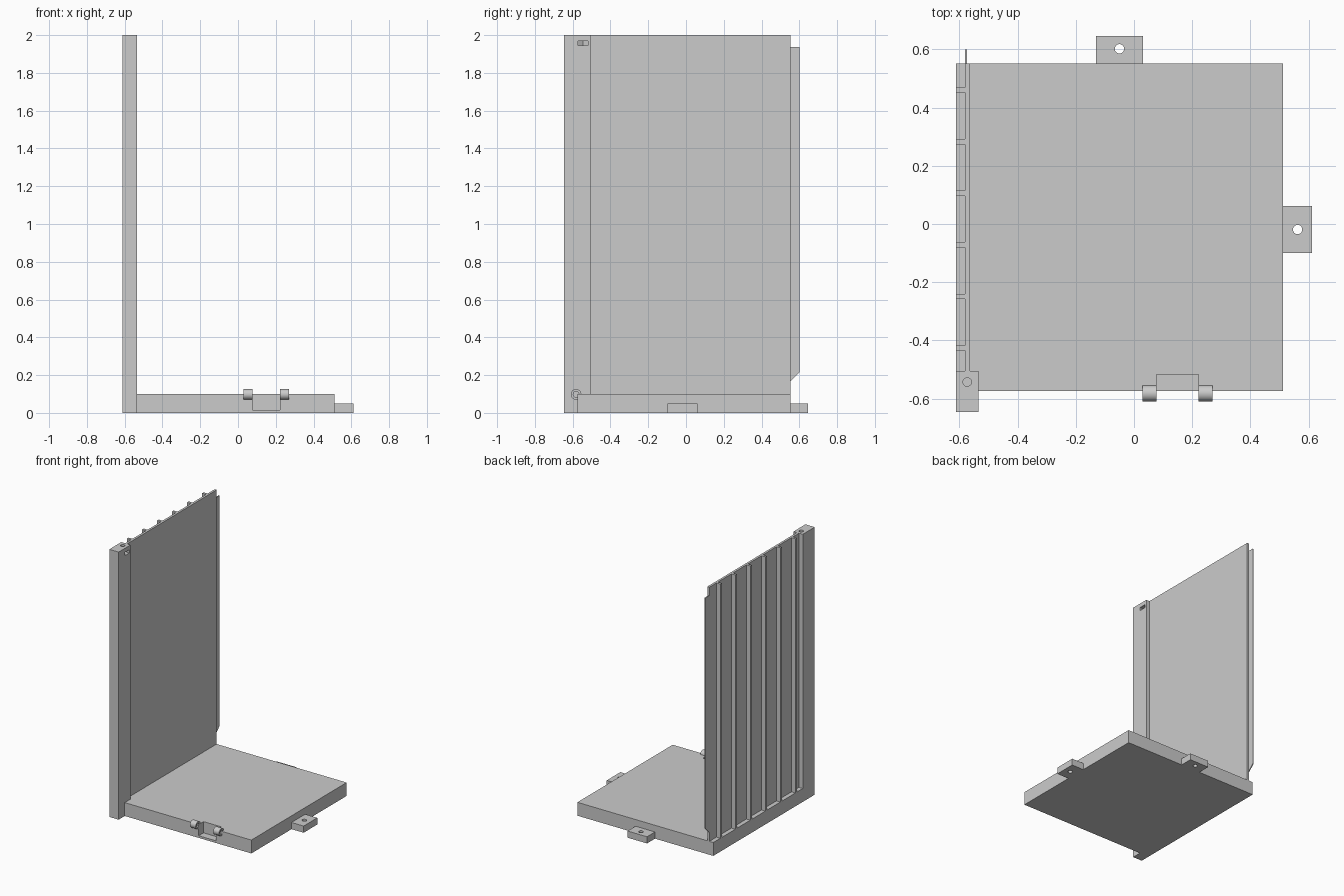
import bpy, bmesh, math
from mathutils import Matrix

if "Cube" in bpy.data.objects:
    bpy.data.objects.remove(bpy.data.objects["Cube"])

grey = bpy.data.materials.new("light grey plastic")
grey.diffuse_color = (0.6, 0.6, 0.6, 1)
grey.use_nodes = True
grey.node_tree.nodes["Principled BSDF"].inputs["Base Color"].default_value = grey.diffuse_color


def finish(name, bm):
    bmesh.ops.recalc_face_normals(bm, faces=bm.faces)
    me = bpy.data.meshes.new(name)
    bm.to_mesh(me)
    bm.free()
    me.materials.append(grey)
    ob = bpy.data.objects.new(name, me)
    bpy.context.collection.objects.link(ob)
    return ob


def box(name, x0, x1, y0, y1, z0, z1):
    bm = bmesh.new()
    bmesh.ops.create_cube(bm, size=1)
    for v in bm.verts:
        v.co = ((x0, x1)[v.co.x > 0], (y0, y1)[v.co.y > 0], (z0, z1)[v.co.z > 0])
    return finish(name, bm)


def cylinder(name, center, r, length, axis="Z"):
    bm = bmesh.new()
    rot = Matrix.Rotation(math.pi / 2, 4, "Y") if axis == "X" else Matrix()
    bmesh.ops.create_cone(bm, cap_ends=True, segments=40, radius1=r, radius2=r,
                          depth=length, matrix=Matrix.Translation(center) @ rot)
    return finish(name, bm)


def prism(name, points, offset):
    """Extrude a closed outline of 3D points along offset."""
    bm = bmesh.new()
    face = bm.faces.new([bm.verts.new(p) for p in points])
    new = bmesh.ops.extrude_face_region(bm, geom=[face])["geom"]
    bmesh.ops.translate(bm, vec=offset,
                        verts=[g for g in new if isinstance(g, bmesh.types.BMVert)])
    return finish(name, bm)


def cut(ob, *cutters):
    """Subtract the cutters, bake the result and remove them."""
    for c in cutters:
        m = ob.modifiers.new("cut", "BOOLEAN")
        m.operation, m.object, m.solver = "DIFFERENCE", c, "EXACT"
    dg = bpy.context.evaluated_depsgraph_get()
    me = bpy.data.meshes.new_from_object(ob.evaluated_get(dg))
    ob.modifiers.clear()
    ob.data = me
    for c in cutters:
        bpy.data.objects.remove(c)


def smooth(ob):
    bpy.ops.object.select_all(action="DESELECT")
    ob.select_set(True)
    bpy.context.view_layer.objects.active = ob
    bpy.ops.object.shade_smooth_by_angle(angle=math.radians(30))


L, R, F, B = -0.612, 0.512, -0.574, 0.552   # base plate limits
TOP = 0.1

# Base plate with the latch notch in its front edge
base = box("base_plate", L, R, F, B, 0, TOP)
cut(base, box("notch_cutter", 0.077, 0.222, F - 0.1, -0.517, 0.016, 0.2))

# Hinge barrels on both sides of the notch
for name, x0, x1 in (("left_barrel", 0.03, 0.077), ("right_barrel", 0.222, 0.27)):
    mid = ((x0 + x1) / 2, -0.582, 0.098)
    barrel = cylinder(name, mid, 0.028, x1 - x0, "X")
    cut(barrel, cylinder("bore_cutter", mid, 0.015, 0.2, "X"))
    smooth(barrel)

# Screw tabs
back_tab = box("back_tab", -0.13, 0.031, B, 0.646, 0, 0.05)
cut(back_tab, cylinder("hole_cutter", (-0.05, 0.602, 0.025), 0.016, 0.2))
right_tab = box("right_tab", R, 0.612, -0.099, 0.062, 0, 0.05)
cut(right_tab, cylinder("hole_cutter", (0.562, -0.019, 0.025), 0.016, 0.2))
smooth(back_tab)
smooth(right_tab)

# Corner post with a blind screw hole and a nut pocket
post = box("corner_post", L, -0.535, -0.646, -0.505, 0, 2)
nut = [(-0.5, -0.573, 1.945), (-0.5, -0.519, 1.945), (-0.557, -0.519, 1.945),
       (-0.588, -0.519, 1.945), (-0.604, -0.546, 1.945), (-0.588, -0.573, 1.945)]
cut(post, cylinder("screw_cutter", (-0.573, -0.543, 1.95), 0.0145, 0.2),
    prism("nut_cutter", nut, (0, 0, 0.024)))
smooth(post)

# Wall panel, stiffening ribs and the tongue on its back edge
box("wall_panel", -0.58, -0.563, -0.505, B, TOP, 2)
for i in range(6):
    y = 0.46 - i * 0.1772
    box(f"rib_{i + 1}", L, -0.58, y - 0.009, y + 0.009, TOP, 2)
x = -0.58
prism("tongue", [(x, B, 0.167), (x, 0.6, 0.213), (x, 0.6, 1.937), (x, B, 1.937)],
      (0.007, 0, 0))
